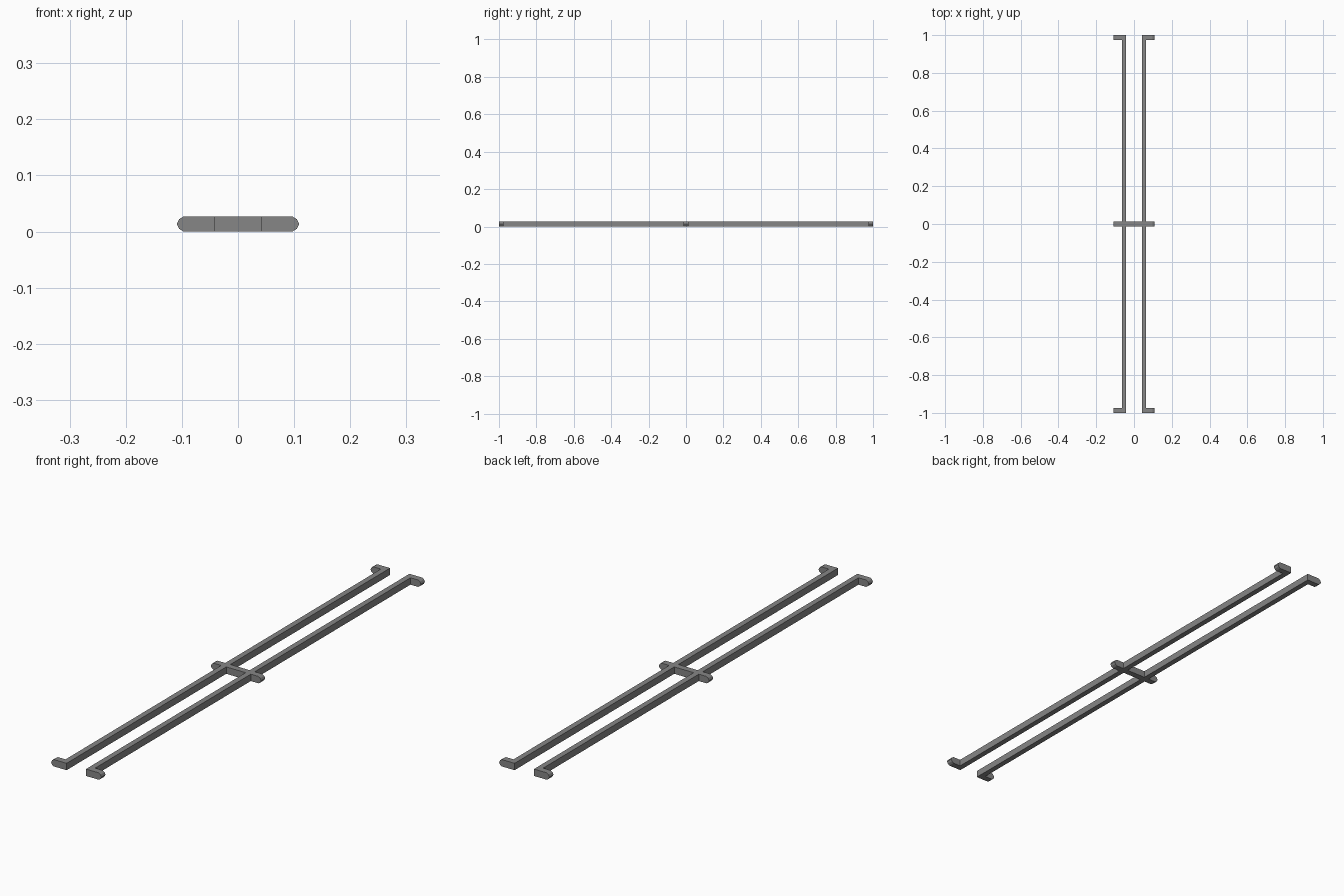
import bpy

if "Cube" in bpy.data.objects:
    bpy.data.objects.remove(bpy.data.objects["Cube"])

H = 0.027             # overall height
RAIL_IN, RAIL_OUT = 0.042, 0.064
W = 0.025             # width of tabs and cross bar along y

metal = bpy.data.materials.new("grey metal")
metal.diffuse_color = (0.24, 0.24, 0.24, 1)
metal.use_nodes = True
metal.node_tree.nodes["Principled BSDF"].inputs["Base Color"].default_value = metal.diffuse_color


def prism(name, profile, y0, y1):
    """Extrude an x/z outline along y."""
    n = len(profile)
    verts = [(x, y, z) for y in (y0, y1) for x, z in profile]
    faces = [tuple(range(n)), tuple(range(2 * n - 1, n - 1, -1))]
    faces += [(i, i + n, (i + 1) % n + n, (i + 1) % n) for i in range(n)]
    mesh = bpy.data.meshes.new(name)
    mesh.from_pydata(verts, [], faces)
    mesh.materials.append(metal)
    obj = bpy.data.objects.new(name, mesh)
    bpy.context.collection.objects.link(obj)
    return obj


def box_profile(x0, x1):
    return [(x0, 0), (x1, 0), (x1, H), (x0, H)]


# faceted round nose of each tab, bottom to top
nose = [(0.097, 0), (0.105, 0.005), (0.109, 0.0135), (0.105, 0.022), (0.097, H)]


def tab_profile(side):
    pts = [(RAIL_OUT, 0)] + nose + [(RAIL_OUT, H)]
    return pts if side > 0 else [(-x, z) for x, z in reversed(pts)]


for side, label in ((-1, "left"), (1, "right")):
    # long rail
    a, b = sorted((side * RAIL_IN, side * RAIL_OUT))
    prism(label + "_rail", box_profile(a, b), -1, 1)
    # outward tabs at front, middle and back
    for place, y in (("front", -1 + W / 2), ("middle", 0), ("back", 1 - W / 2)):
        prism(f"{label}_{place}_tab", tab_profile(side), y - W / 2, y + W / 2)

# cross bar joining the rails
prism("cross_bar", box_profile(-RAIL_IN, RAIL_IN), -W / 2, W / 2)
